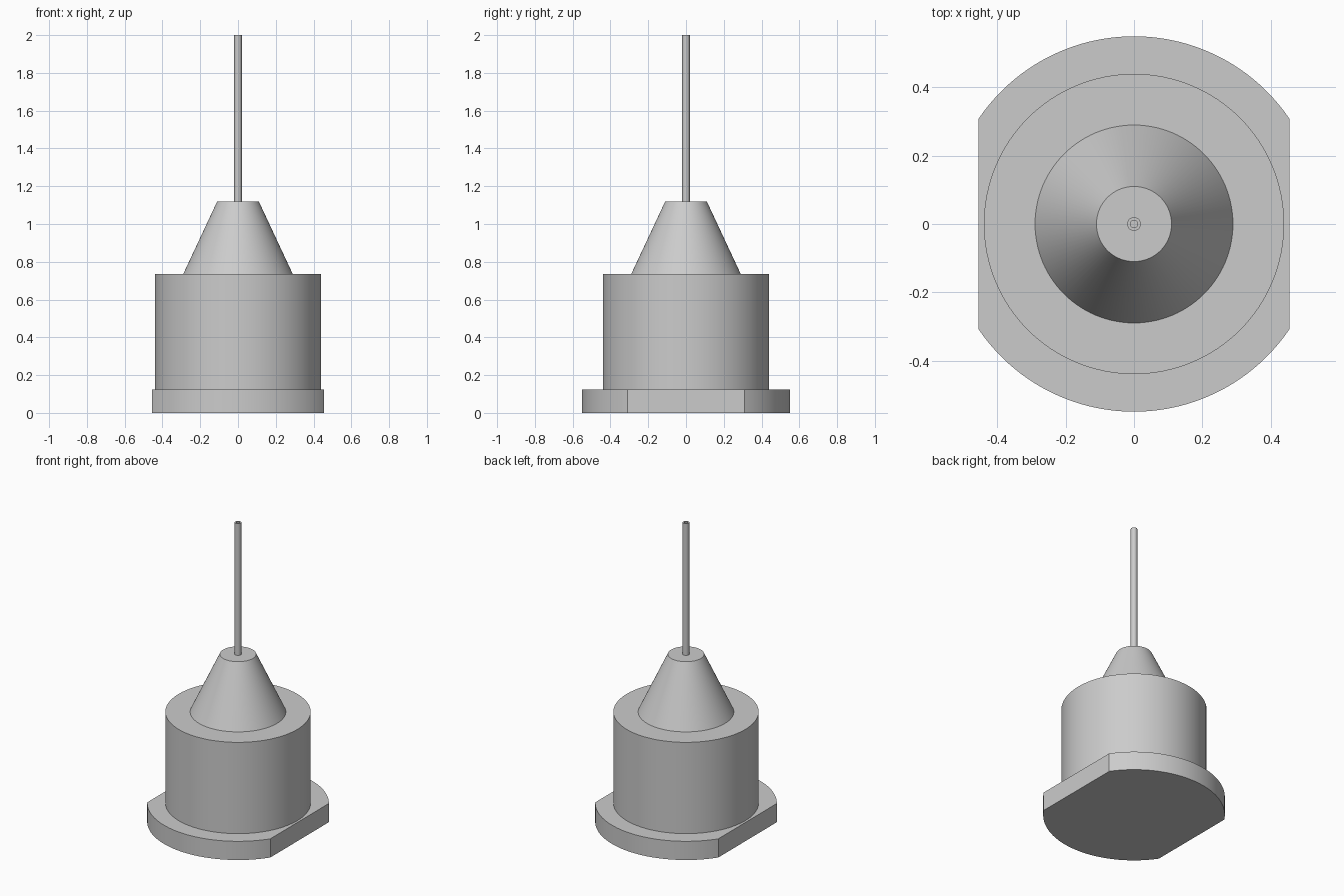
import bpy, bmesh, math

cube = bpy.data.objects.get("Cube")
if cube:
    bpy.data.objects.remove(cube, do_unlink=True)

grey = bpy.data.materials.new("light_grey")
grey.use_nodes = True
colour = (0.6, 0.6, 0.6, 1)
grey.diffuse_color = colour
grey.node_tree.nodes["Principled BSDF"].inputs["Base Color"].default_value = colour


def finish(name, bm):
    bmesh.ops.recalc_face_normals(bm, faces=bm.faces)
    mesh = bpy.data.meshes.new(name)
    bm.to_mesh(mesh)
    bm.free()
    mesh.materials.append(grey)
    obj = bpy.data.objects.new(name, mesh)
    bpy.context.collection.objects.link(obj)
    bpy.ops.object.select_all(action='DESELECT')
    obj.select_set(True)
    bpy.context.view_layer.objects.active = obj
    bpy.ops.object.shade_smooth_by_angle(angle=math.radians(30))
    return obj


def lathe(name, profile, steps):
    """Spin a (radius, height) profile around the z axis."""
    bm = bmesh.new()
    verts = [bm.verts.new((r, 0, z)) for r, z in profile]
    edges = [bm.edges.new(pair) for pair in zip(verts, verts[1:])]
    bmesh.ops.spin(bm, geom=verts + edges, cent=(0, 0, 0), axis=(0, 0, 1),
                   angle=math.tau, steps=steps, use_merge=True)
    bmesh.ops.remove_doubles(bm, verts=bm.verts, dist=0.00001)
    return finish(name, bm)


# Base flange: a disc with two flat sides
RADIUS, FLAT_X, FLANGE_TOP = 0.55, 0.455, 0.125
start = math.acos(FLAT_X / RADIUS)
sweep = math.pi - 2 * start
bm = bmesh.new()
outline = []
for side in (0, math.pi):
    for i in range(49):
        a = side + start + sweep * i / 48
        outline.append(bm.verts.new((RADIUS * math.cos(a), RADIUS * math.sin(a), 0)))
base = bm.faces.new(outline)
top = bmesh.ops.extrude_face_region(bm, geom=[base], use_keep_orig=True)
top_verts = [g for g in top["geom"] if isinstance(g, bmesh.types.BMVert)]
bmesh.ops.translate(bm, verts=top_verts, vec=(0, 0, FLANGE_TOP))
finish("base_flange", bm)

# Cylindrical hub with its flat shoulder
BODY_TOP, CONE_TOP = 0.735, 1.12
lathe("hub_body", [(0.44, FLANGE_TOP), (0.44, BODY_TOP), (0, BODY_TOP)], 96)

# Tapered nose
lathe("hub_cone", [(0.29, BODY_TOP), (0.11, CONE_TOP), (0, CONE_TOP)], 96)

# Hollow needle tube
lathe("needle_tube", [(0.02, CONE_TOP), (0.02, 2), (0.011, 2), (0.011, CONE_TOP)], 32)
